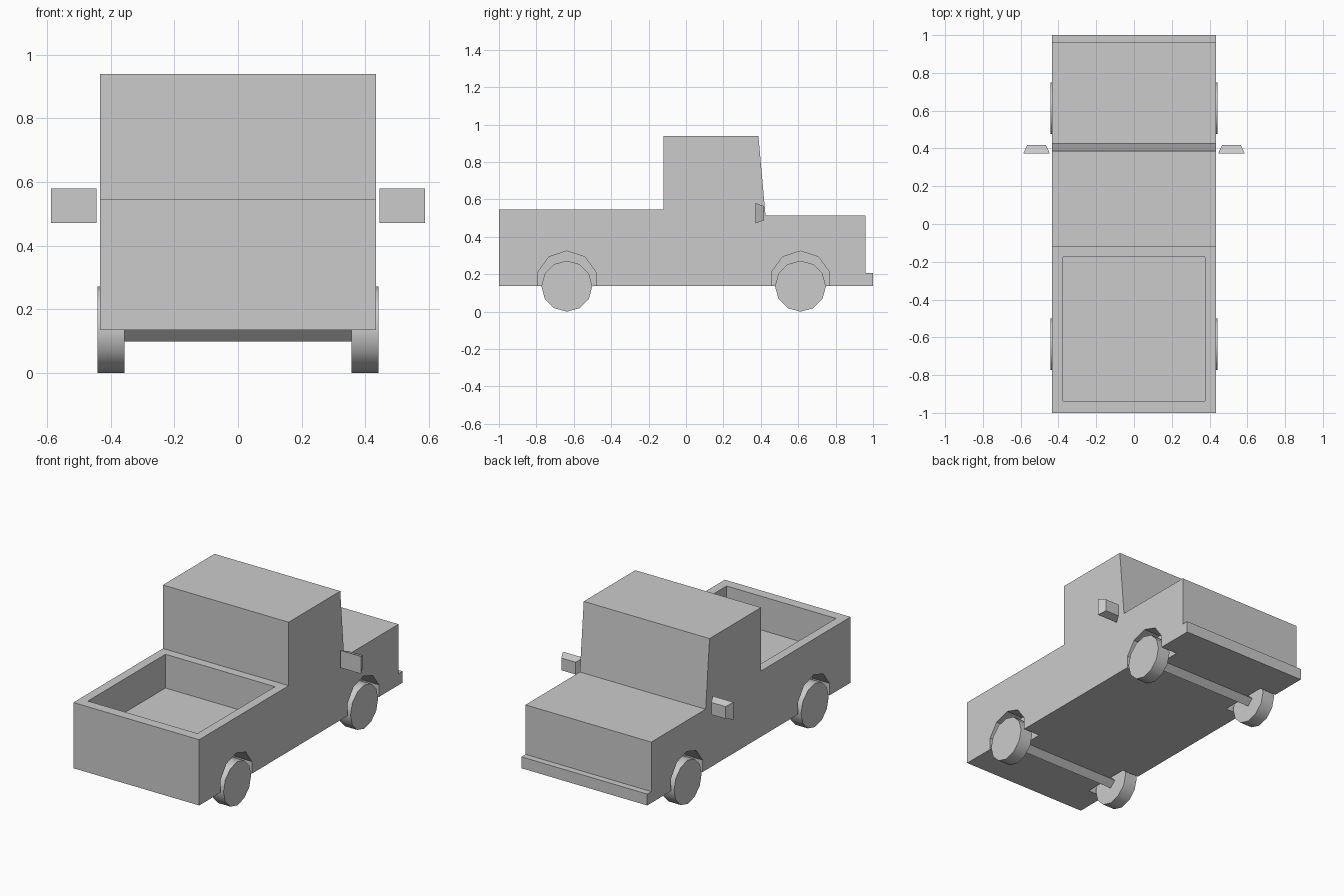
import bpy, bmesh, math

if "Cube" in bpy.data.objects:
    bpy.data.objects.remove(bpy.data.objects["Cube"])


def finish(name, bm):
    bmesh.ops.recalc_face_normals(bm, faces=bm.faces)
    mesh = bpy.data.meshes.new(name)
    bm.to_mesh(mesh)
    bm.free()
    ob = bpy.data.objects.new(name, mesh)
    bpy.context.collection.objects.link(ob)
    return ob


def prism(name, profile, x0, x1):
    """Extrude a (y, z) profile along x."""
    bm = bmesh.new()
    face = bm.faces.new([bm.verts.new((x0, y, z)) for y, z in profile])
    ext = bmesh.ops.extrude_face_region(bm, geom=[face])["geom"]
    verts = [g for g in ext if isinstance(g, bmesh.types.BMVert)]
    bmesh.ops.translate(bm, verts=verts, vec=(x1 - x0, 0, 0))
    return finish(name, bm)


def ring(y, z, r, n):
    """Regular polygon with a corner on top."""
    return [(y + r * math.sin(2 * math.pi * i / n), z + r * math.cos(2 * math.pi * i / n))
            for i in range(n)]


def cut(target, cutter):
    mod = target.modifiers.new("cut", "BOOLEAN")
    mod.operation, mod.solver, mod.object = "DIFFERENCE", "EXACT", cutter
    bpy.context.view_layer.objects.active = target
    bpy.ops.object.modifier_apply(modifier=mod.name)
    bpy.data.objects.remove(cutter)


W = 0.433
AXLES = {"rear": -0.637, "front": 0.612}

# Body with cab, bonnet and bumper step
body = prism("truck_body", [(-1, 0.136), (-1, 0.545), (-0.12, 0.545), (-0.12, 0.94),
                            (0.387, 0.94), (0.425, 0.515), (0.96, 0.515), (0.96, 0.207),
                            (1, 0.207), (1, 0.136)], -W, W)

# Open cargo bed
cut(body, prism("bed_cutter", [(-0.937, 0.335), (-0.937, 0.7), (-0.175, 0.7), (-0.175, 0.335)],
                -0.377, 0.377))

for label, y in AXLES.items():
    # Axle
    prism(label + "_axle", ring(y, 0.136, 0.037, 4), -0.37, 0.37)
    for side, s in (("left", -1), ("right", 1)):
        # Wheel arch
        cut(body, prism("arch_cutter", ring(y, 0.161, 0.163, 10), s * 0.32, s * 0.6))
        # Wheel
        wheel = prism(f"{label}_{side}_wheel", ring(y, 0.136, 0.136, 12), s * 0.357, s * 0.441)
        bpy.ops.object.select_all(action="DESELECT")
        wheel.select_set(True)
        bpy.context.view_layer.objects.active = wheel
        bpy.ops.object.shade_smooth_by_angle(angle=math.radians(40))

# Tapered wing mirrors
for side, s in (("left", -1), ("right", 1)):
    bm = bmesh.new()
    bmesh.ops.create_cube(bm, size=1)
    for v in bm.verts:
        front = v.co.y > 0
        v.co = (s * 0.516 + v.co.x * (0.098 if front else 0.142),
                0.418 if front else 0.372,
                0.526 + v.co.z * (0.076 if front else 0.108))
    finish(side + "_mirror", bm)
